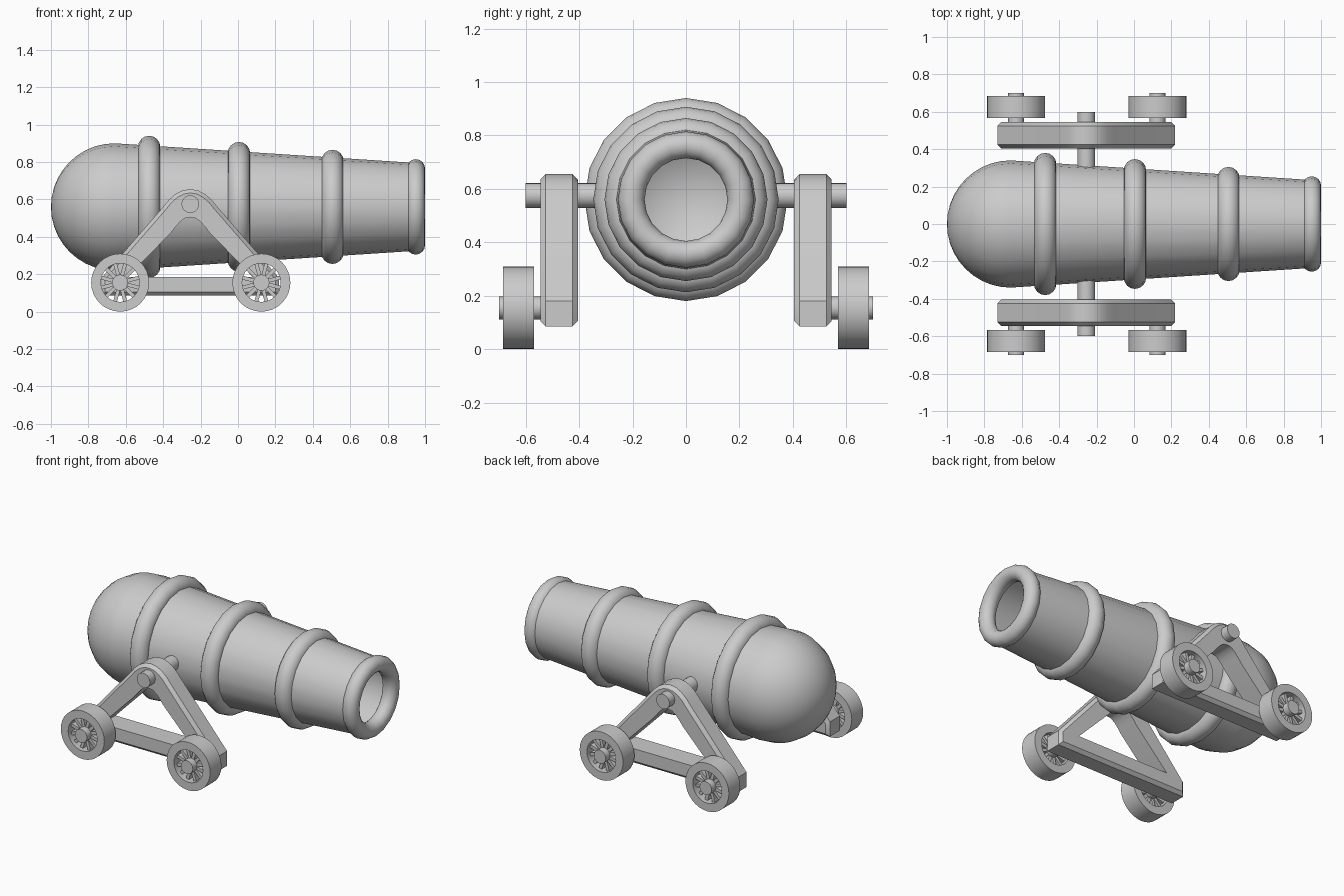
import bpy, bmesh
from math import sin, cos, pi, radians
from mathutils import Vector, Matrix

if "Cube" in bpy.data.objects:
    bpy.data.objects.remove(bpy.data.objects["Cube"])

AXIS_Z = 0.56      # barrel axis height
MID_X = -0.255     # carriage centre


def finish(name, bm, angle=35):
    bmesh.ops.remove_doubles(bm, verts=bm.verts, dist=1e-5)
    bmesh.ops.recalc_face_normals(bm, faces=bm.faces)
    me = bpy.data.meshes.new(name)
    bm.to_mesh(me)
    bm.free()
    ob = bpy.data.objects.new(name, me)
    bpy.context.collection.objects.link(ob)
    bpy.ops.object.select_all(action='DESELECT')
    ob.select_set(True)
    bpy.context.view_layer.objects.active = ob
    bpy.ops.object.shade_smooth_by_angle(angle=radians(angle))
    return ob


def skin(bm, loops, closed=False):
    """Join a series of equal-length vertex loops with quads."""
    rows = [[bm.verts.new(p) for p in loop] for loop in loops]
    n = len(rows[0])
    pairs = list(zip(rows, rows[1:])) + ([(rows[-1], rows[0])] if closed else [])
    for a, b in pairs:
        for i in range(n):
            j = (i + 1) % n
            bm.faces.new((a[i], a[j], b[j], b[i]))


def lathe(bm, profile, centre, axis, segs, closed=False):
    """Spin (along, radius) points round the x or y axis through centre."""
    loops = []
    for t, r in profile:
        ring = []
        for i in range(segs):
            a = 2 * pi * i / segs
            c, s = r * cos(a), r * sin(a)
            ring.append(Vector(centre) + Vector((t, c, s) if axis == 'X' else (c, t, s)))
        loops.append(ring)
    skin(bm, loops, closed)


# Barrel: domed breech and tapering open tube
bm = bmesh.new()
dome = [(-0.66 - 0.34 * cos(a), 0.34 * sin(a))
        for a in [radians(9 * k) for k in range(11)]]
lathe(bm, dome + [(0.95, 0.235)], (0, 0, AXIS_Z), 'X', 20)
finish("barrel", bm, 40)

# Reinforcing bands and muzzle ring
for name, x, major, minor in (("breech_band", -0.475, 0.32, 0.06),
                              ("middle_band", 0.005, 0.287, 0.06),
                              ("front_band", 0.505, 0.245, 0.06),
                              ("muzzle_ring", 0.95, 0.205, 0.05)):
    bm = bmesh.new()
    tube = [(minor * cos(2 * pi * k / 16), major + minor * sin(2 * pi * k / 16))
            for k in range(16)]
    lathe(bm, tube, (x, 0, AXIS_Z), 'X', 20, closed=True)
    finish(name, bm, 60)


def mirrored(half):
    """Left half outline (bottom to apex) plus its mirror image."""
    return half + [(-x, z) for x, z in reversed(half) if x != 0]


def inset(pts, d):
    """Mitred inward offset of a clockwise outline."""
    out = []
    for i, p in enumerate(pts):
        p = Vector(p)
        e1 = (p - Vector(pts[i - 1])).normalized()
        e2 = (Vector(pts[(i + 1) % len(pts)]) - p).normalized()
        n1, n2 = Vector((e1.y, -e1.x)), Vector((e2.y, -e2.x))
        out.append(p + (n1 + n2) * d / (1 + n1.dot(n2)))
    return out


outer = mirrored([(-0.475, 0.085), (-0.475, 0.18), (-0.145, 0.56), (-0.115, 0.597),
                  (-0.08, 0.628), (-0.042, 0.648), (0, 0.655)])
hole = mirrored([(-0.335, 0.185), (-0.325, 0.195), (-0.105, 0.42), (-0.08, 0.452),
                 (-0.055, 0.48), (-0.028, 0.5), (0, 0.505)])

for side, s in (("near", -1), ("far", 1)):
    # A-shaped cheek with chamfered outer edge
    bm = bmesh.new()
    rim = inset(outer, 0.02)
    layers = [(hole, 0.405), (rim, 0.405), (outer, 0.425),
              (outer, 0.525), (rim, 0.545), (hole, 0.545)]
    skin(bm, [[(MID_X + x, s * y, z) for x, z in pts] for pts, y in layers], closed=True)
    finish(side + "_cheek", bm, 30)

    # Trunnion pin
    bm = bmesh.new()
    lathe(bm, [(s * 0.25, 0), (s * 0.25, 0.047), (s * 0.6, 0.047), (s * 0.6, 0)],
          (MID_X, 0, 0.575), 'Y', 20)
    finish(side + "_trunnion", bm)

    for end, x in (("rear", -0.63), ("front", 0.125)):
        centre = (x, 0, 0.155)
        # Wheel rim
        bm = bmesh.new()
        lathe(bm, [(s * 0.568, 0.155), (s * 0.684, 0.155), (s * 0.684, 0.103),
                   (s * 0.568, 0.103)], centre, 'Y', 32, closed=True)
        finish(f"{side}_{end}_wheel_rim", bm)

        # Axle stub
        bm = bmesh.new()
        lathe(bm, [(s * 0.53, 0), (s * 0.53, 0.043), (s * 0.7, 0.043), (s * 0.7, 0)],
              centre, 'Y', 20)
        finish(f"{side}_{end}_axle", bm)

        # Spokes
        bm = bmesh.new()
        for k in range(12):
            m = (Matrix.Translation((x, s * 0.626, 0.155))
                 @ Matrix.Rotation(2 * pi * (k + 0.5) / 12, 4, 'Y')
                 @ Matrix.Translation((0.073, 0, 0))
                 @ Matrix.Diagonal((0.074, 0.06, 0.02, 1)))
            bmesh.ops.create_cube(bm, size=1, matrix=m)
        finish(f"{side}_{end}_spokes", bm)
